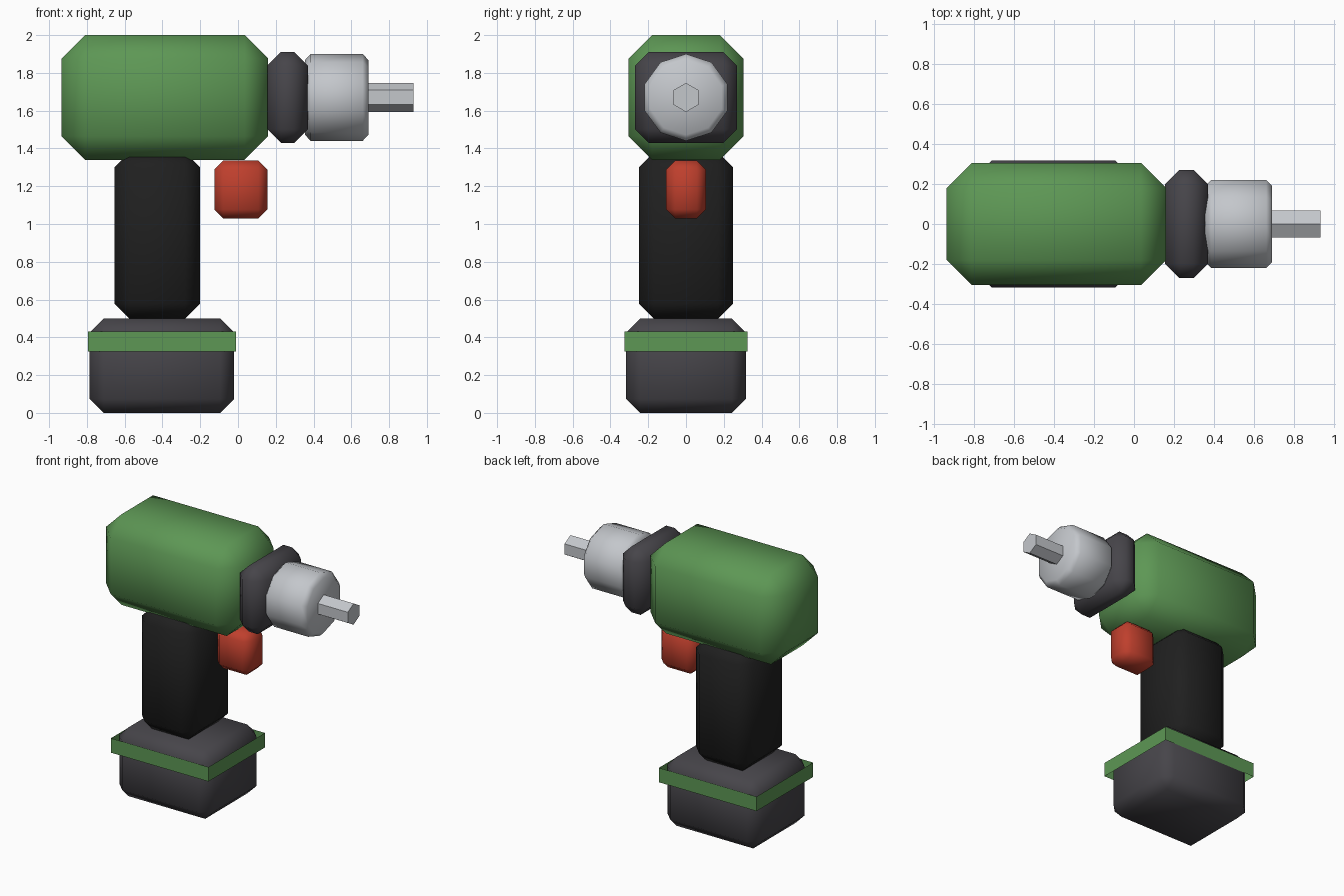
import bpy, bmesh, math
from mathutils import Matrix, Vector

cube = bpy.data.objects.get("Cube")
if cube:
    bpy.data.objects.remove(cube, do_unlink=True)


def material(name, rgb):
    m = bpy.data.materials.new(name)
    m.use_nodes = True
    color = (*rgb, 1.0)
    m.diffuse_color = color
    bsdf = m.node_tree.nodes["Principled BSDF"]
    bsdf.inputs["Base Color"].default_value = color
    bsdf.inputs["Roughness"].default_value = 0.6
    return m


green = material("casing green", (0.11, 0.31, 0.09))
charcoal = material("charcoal", (0.062, 0.059, 0.068))
black = material("grip black", (0.014, 0.014, 0.014))
red = material("trigger red", (0.52, 0.05, 0.026))
silver = material("silver", (0.55, 0.57, 0.60))


def finish(name, bm, mat, smooth=True):
    mesh = bpy.data.meshes.new(name)
    bm.to_mesh(mesh)
    bm.free()
    mesh.materials.append(mat)
    obj = bpy.data.objects.new(name, mesh)
    bpy.context.collection.objects.link(obj)
    for p in mesh.polygons:
        p.use_smooth = smooth
    return obj


def bevel(bm, edges, width):
    bmesh.ops.bevel(bm, geom=edges, offset=width, offset_type='OFFSET',
                    segments=1, profile=0.5, affect='EDGES')


def box(name, x, half_y, z, mat, chamfer=0.0, open_ends=False):
    """Box between x and z limits, symmetric in y, with chamfered edges."""
    bm = bmesh.new()
    size = Vector((x[1] - x[0], 2 * half_y, z[1] - z[0]))
    centre = Vector((sum(x) / 2, 0, sum(z) / 2))
    bmesh.ops.create_cube(bm, size=1, matrix=Matrix.Translation(centre) @ Matrix.Diagonal(size).to_4x4())
    if open_ends:
        bm.normal_update()
        caps = [f for f in bm.faces if abs(f.normal.z) > 0.9]
        bmesh.ops.delete(bm, geom=caps, context='FACES')
    if chamfer:
        bevel(bm, bm.edges[:], chamfer)
    return finish(name, bm, mat, smooth=chamfer > 0)


def rod(name, x, radius, z, sides, mat, chamfer=0.0):
    """Prism along x with one corner pointing straight up."""
    bm = bmesh.new()
    place = Matrix.Translation((sum(x) / 2, 0, z)) @ Matrix.Rotation(math.pi / 2, 4, 'Y')
    bmesh.ops.create_cone(bm, cap_ends=True, segments=sides, radius1=radius,
                          radius2=radius, depth=x[1] - x[0])
    # Turn the profile so that a corner lands on the top
    top = max(bm.verts, key=lambda v: v.co.y).co
    turn = math.pi - math.atan2(top.y, top.x)
    bmesh.ops.transform(bm, matrix=place @ Matrix.Rotation(turn, 4, 'Z'), verts=bm.verts[:])
    if chamfer:
        rims = [e for e in bm.edges if abs(e.verts[0].co.x - e.verts[1].co.x) < 0.01]
        bevel(bm, rims, chamfer)
    return finish(name, bm, mat, smooth=chamfer > 0)


AXIS = 1.67  # height of the drive axis

# Casing, grip and trigger
box("motor_housing", (-0.935, 0.16), 0.305, (1.34, 2.0), green, 0.125)
box("handle", (-0.655, -0.20), 0.25, (0.50, 1.38), black, 0.08)
box("trigger", (-0.125, 0.155), 0.105, (1.03, 1.335), red, 0.047)

# Battery with an open band around it
box("battery", (-0.785, -0.02), 0.317, (0.0, 0.50), charcoal, 0.074)
box("battery_band", (-0.795, -0.01), 0.325, (0.325, 0.43), green, open_ends=True)

# Drive end
box("collar", (0.155, 0.37), 0.27, (AXIS - 0.24, AXIS + 0.24), charcoal, 0.072)
rod("chuck", (0.355, 0.69), 0.23, AXIS, 10, silver, 0.03)
rod("drill_bit", (0.66, 0.93), 0.077, AXIS, 6, silver)
